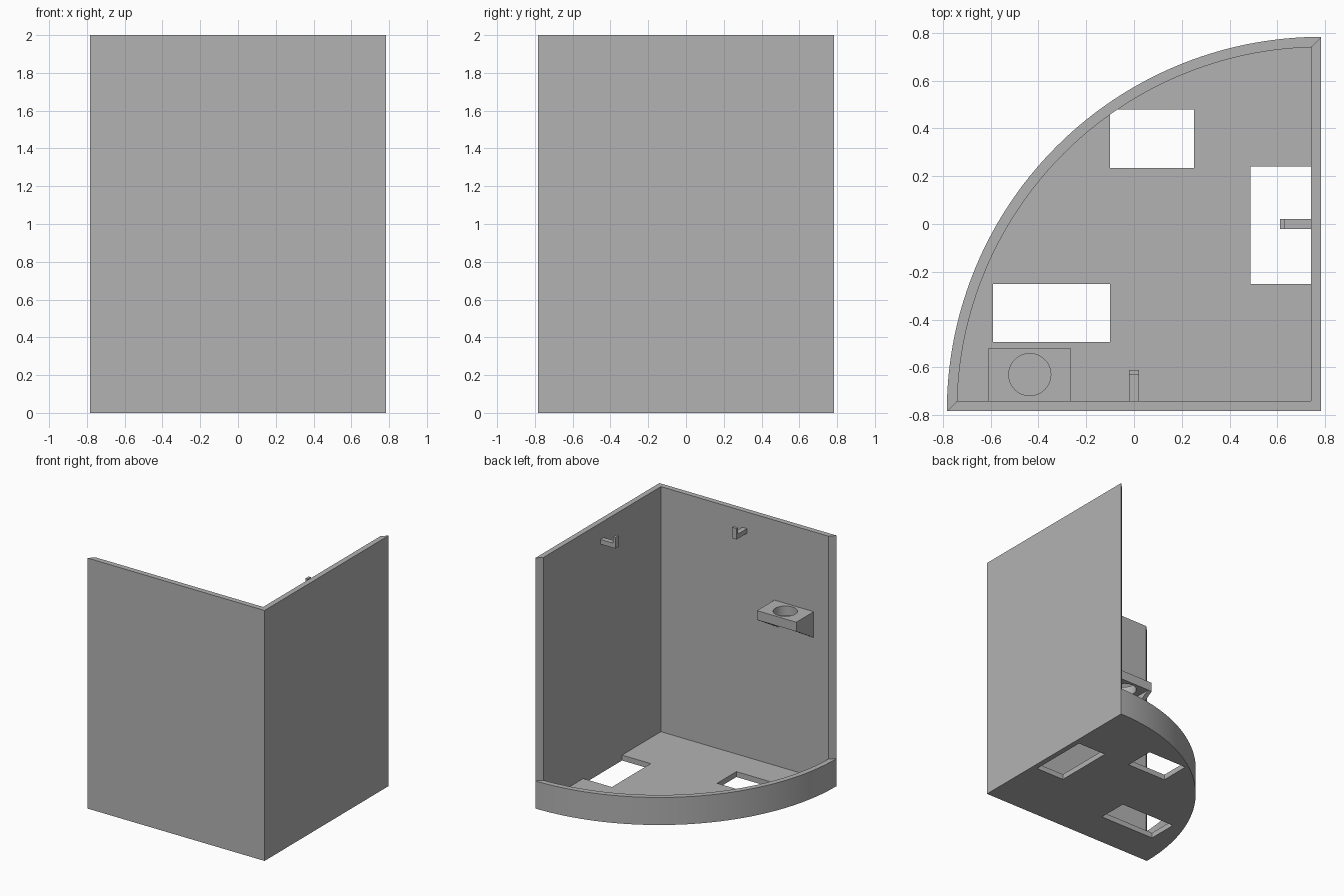
import bpy, bmesh
from math import cos, sin, asin, pi, radians
from mathutils import Matrix

old = bpy.data.objects.get("Cube")
if old:
    bpy.data.objects.remove(old, do_unlink=True)

H = 0.783            # half width of the footprint
T = 0.043            # panel thickness
I = H - T            # inner face of the walls
R = 2 * H            # outer radius of the quarter circle
RIM_TOP = 0.22

grey = bpy.data.materials.new("plain grey")
grey.use_nodes = True
colour = (0.45, 0.45, 0.45, 1)
grey.diffuse_color = colour
grey.node_tree.nodes["Principled BSDF"].inputs["Base Color"].default_value = colour


def add_prism(bm, points, offset):
    """Extrude a closed outline of 3D points along an offset."""
    face = bm.faces.new([bm.verts.new(p) for p in points])
    new = bmesh.ops.extrude_face_region(bm, geom=[face], use_keep_orig=True)["geom"]
    verts = [g for g in new if isinstance(g, bmesh.types.BMVert)]
    bmesh.ops.translate(bm, verts=verts, vec=offset)


def add_box(bm, x0, x1, y0, y1, z0, z1):
    add_prism(bm, [(x0, y0, z0), (x1, y0, z0), (x1, y1, z0), (x0, y1, z0)],
              (0, 0, z1 - z0))


def make(name, bm, smooth=False):
    bmesh.ops.recalc_face_normals(bm, faces=bm.faces)
    mesh = bpy.data.meshes.new(name)
    bm.to_mesh(mesh)
    bm.free()
    mesh.materials.append(grey)
    ob = bpy.data.objects.new(name, mesh)
    bpy.context.collection.objects.link(ob)
    if smooth:
        select(ob)
        bpy.ops.object.shade_smooth_by_angle(angle=radians(30))
    return ob


def select(ob):
    bpy.ops.object.select_all(action='DESELECT')
    ob.select_set(True)
    bpy.context.view_layer.objects.active = ob


def cut(ob, cutter):
    mod = ob.modifiers.new("cut", 'BOOLEAN')
    mod.operation = 'DIFFERENCE'
    mod.solver = 'EXACT'
    mod.object = cutter
    select(ob)
    bpy.ops.object.modifier_apply(modifier=mod.name)
    bpy.data.objects.remove(cutter, do_unlink=True)


def arc(radius, z, inset=0.0, steps=72):
    """Quarter arc about the wall corner, from the back end to the front end."""
    a0 = pi / 2 + inset
    a1 = pi - inset
    angles = [a0 + (a1 - a0) * i / steps for i in range(steps + 1)]
    return [(H + radius * cos(a), -H + radius * sin(a), z) for a in angles]


# Quarter-round floor with three rectangular openings
bm = bmesh.new()
add_prism(bm, [(H, -H, 0)] + arc(R, 0), (0, 0, T))
floor = make("floor", bm, True)
bm = bmesh.new()
for x0, x1, y0, y1 in [(-0.10, 0.25, 0.235, 0.48),
                       (0.487, I, -0.25, 0.24),
                       (-0.59, -0.10, -0.493, -0.25)]:
    add_box(bm, x0, x1, y0, y1, -0.1, 0.1)
cut(floor, make("floor_cutter", bm))

# Curved rim along the open side
bm = bmesh.new()
inner = arc(R - T, T, asin(T / (R - T)))
add_prism(bm, arc(R, T) + inner[::-1], (0, 0, RIM_TOP - T))
make("curved_rim", bm, True)

# Two mitred walls meeting at the corner
bm = bmesh.new()
add_prism(bm, [(-H, -H, T), (H, -H, T), (I, -I, T), (-I, -I, T)], (0, 0, 2 - T))
make("front_wall", bm)
bm = bmesh.new()
add_prism(bm, [(H, -H, T), (H, H, T), (I, I, T), (I, -I, T)], (0, 0, 2 - T))
make("left_wall", bm)

# Upturned hooks, one in the middle of each wall
hook = [(-I, 1.83), (-0.61, 1.83), (-0.61, 1.918), (-0.63, 1.918),
        (-0.63, 1.868), (-I, 1.868)]
for name, turn in (("front_hook", 0), ("left_hook", pi / 2)):
    bm = bmesh.new()
    add_prism(bm, [(-0.02, y, z) for y, z in hook], (0.04, 0, 0))
    bmesh.ops.rotate(bm, verts=bm.verts, cent=(0, 0, 0),
                     matrix=Matrix.Rotation(turn, 3, 'Z'))
    make(name, bm)

# Shelf with a round hole
X0, X1, FRONT, TOP, UNDER = -0.61, -0.263, -0.52, 1.362, 1.288
bm = bmesh.new()
add_box(bm, X0, X1, -I, FRONT, UNDER, TOP)
shelf = make("holder_shelf", bm)
bm = bmesh.new()
bmesh.ops.create_cone(bm, cap_ends=True, segments=48, radius1=0.088, radius2=0.088,
                      depth=0.4, matrix=Matrix.Translation((-0.436, -0.63, TOP)))
cut(shelf, make("shelf_cutter", bm))
select(shelf)
bpy.ops.object.shade_smooth_by_angle(angle=radians(30))

# Triangular ribs under both ends of the shelf
for name, x in (("holder_rib_right", X0), ("holder_rib_left", X1 - 0.035)):
    bm = bmesh.new()
    add_prism(bm, [(x, -I, UNDER), (x, FRONT, UNDER), (x, -I, 1.155)], (0.035, 0, 0))
    make(name, bm)
